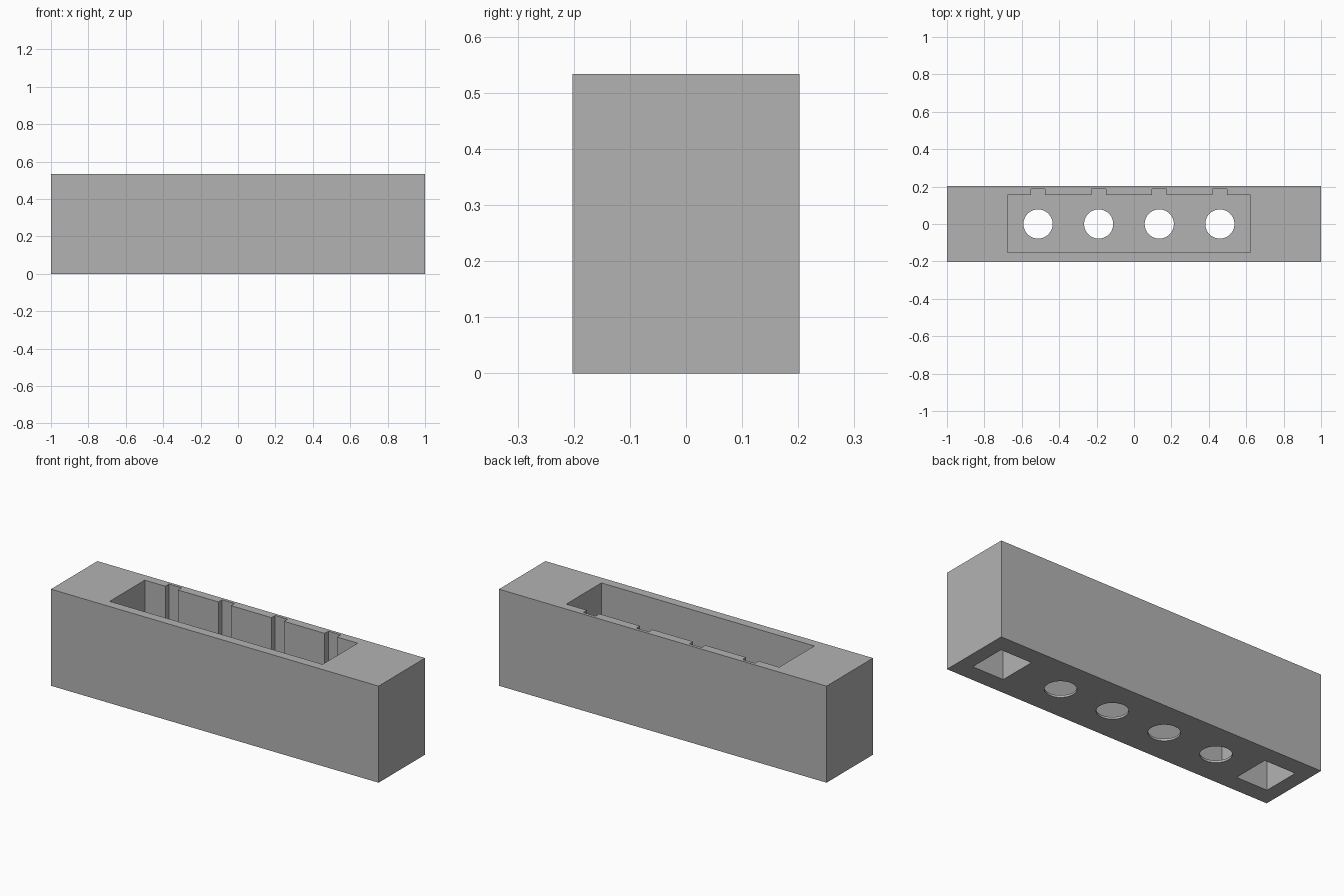
import bpy
import bmesh
from mathutils import Matrix, Vector

if "Cube" in bpy.data.objects:
    bpy.data.objects.remove(bpy.data.objects["Cube"])

LENGTH, DEPTH, HEIGHT = 2.0, 0.405, 0.533
FLOOR = 0.012          # thickness under the tray
MIDDLE, PITCH = -0.027, 0.324
STATIONS = [MIDDLE + (i - 1.5) * PITCH for i in range(4)]

grey = bpy.data.materials.new("plain_grey")
grey.use_nodes = True
colour = (0.45, 0.45, 0.45, 1)
grey.diffuse_color = colour
grey.node_tree.nodes["Principled BSDF"].inputs["Base Color"].default_value = colour


def make(name, bm):
    mesh = bpy.data.meshes.new(name)
    bm.to_mesh(mesh)
    bm.free()
    mesh.materials.append(grey)
    obj = bpy.data.objects.new(name, mesh)
    bpy.context.collection.objects.link(obj)
    return obj


def box(name, low, high):
    low, high = Vector(low), Vector(high)
    bm = bmesh.new()
    bmesh.ops.create_cube(bm, size=1, matrix=Matrix.Translation((low + high) / 2)
                          @ Matrix.Diagonal((high - low).to_4d()))
    return make(name, bm)


def rod(name, x, radius, height):
    bm = bmesh.new()
    bmesh.ops.create_cone(bm, cap_ends=True, segments=64, radius1=radius,
                          radius2=radius, depth=height,
                          matrix=Matrix.Translation((x, 0, 0)))
    return make(name, bm)


def carve(body, cutter):
    cutter.hide_render = True
    mod = body.modifiers.new("carve", 'BOOLEAN')
    mod.operation, mod.solver, mod.object = 'DIFFERENCE', 'EXACT', cutter
    bpy.context.view_layer.objects.active = body
    bpy.ops.object.modifier_apply(modifier=mod.name)
    bpy.data.objects.remove(cutter)


# Solid block
block = box("block", (-LENGTH / 2, -DEPTH / 2, 0), (LENGTH / 2, DEPTH / 2, HEIGHT))

# Long open tray in the top
carve(block, box("tray_cutter", (MIDDLE - 0.65, -0.152, FLOOR),
                 (MIDDLE + 0.65, 0.154, HEIGHT + 0.1)))

# Slots in the back wall of the tray and round holes through its floor
for x in STATIONS:
    carve(block, box("slot_cutter", (x - 0.038, 0.1, FLOOR),
                     (x + 0.038, 0.186, HEIGHT + 0.1)))
    carve(block, rod("hole_cutter", x, 0.078, 0.2))

# Square sockets under both ends
for side in (-1, 1):
    centre = side * 0.825
    carve(block, box("socket_cutter", (centre - 0.095, -0.105, -0.1),
                     (centre + 0.095, 0.105, 0.4)))

# Smooth the round holes, keep every edge sharp
bpy.ops.object.select_all(action='DESELECT')
block.select_set(True)
bpy.context.view_layer.objects.active = block
bpy.ops.object.shade_smooth_by_angle()
